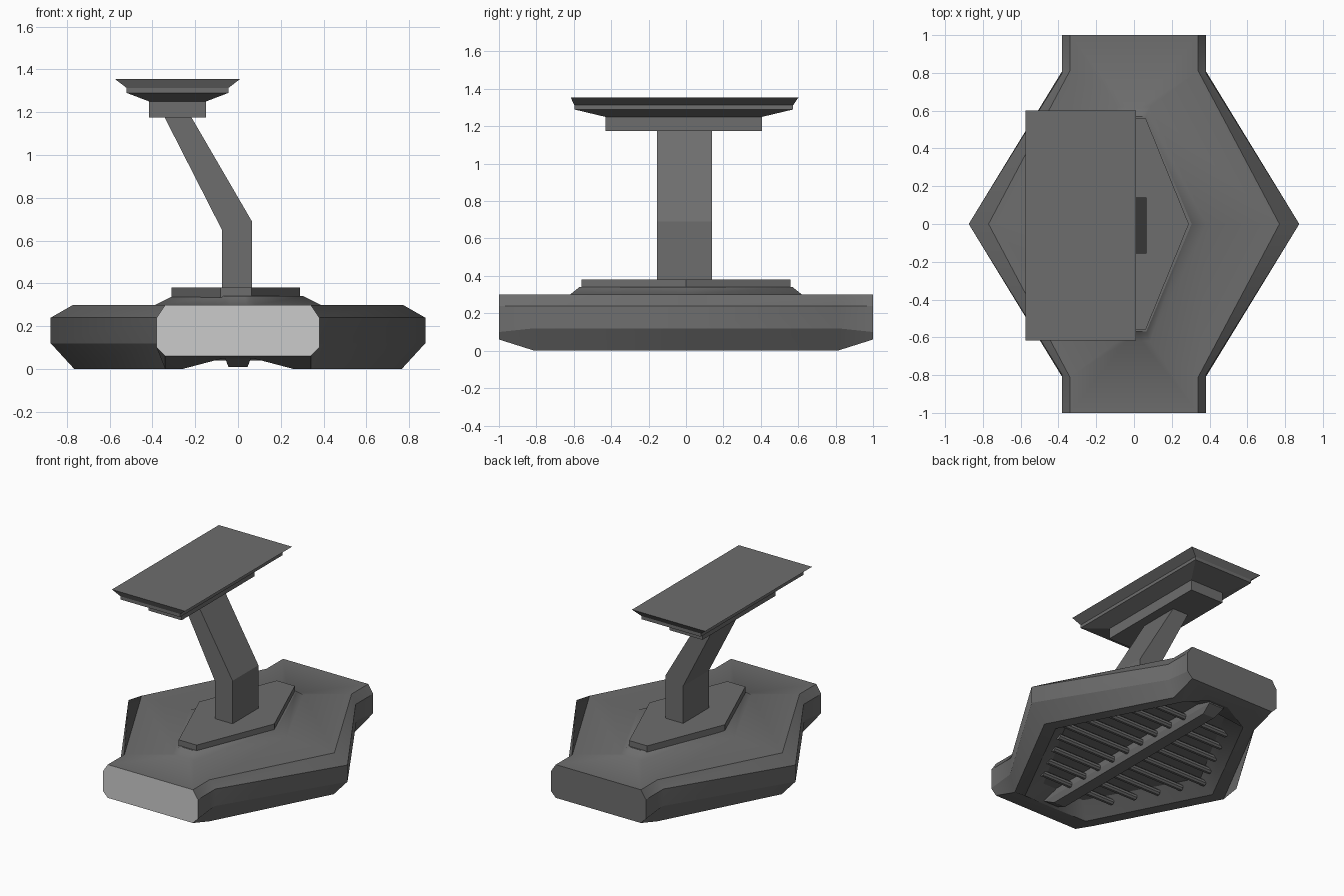
import bpy, bmesh, math

if "Cube" in bpy.data.objects:
    bpy.data.objects.remove(bpy.data.objects["Cube"])


def material(name, v):
    m = bpy.data.materials.new(name)
    m.diffuse_color = (v, v, v, 1)
    m.use_nodes = True
    m.node_tree.nodes["Principled BSDF"].inputs["Base Color"].default_value = m.diffuse_color
    return m


DARK = material("dark_grey", .155)
LIGHT = material("light_grey", .53)


def loft(name, rings, smooth=False, soft_rings=()):
    """Closed solid through a stack of point rings; smooth rounds along the rings only."""
    bm = bmesh.new()
    loops = [[bm.verts.new(p) for p in ring] for ring in rings]
    n = len(loops[0])
    for a, b in zip(loops, loops[1:]):
        for i in range(n):
            j = (i + 1) % n
            bm.faces.new((a[i], a[j], b[j], b[i]))
    bm.faces.new(loops[0])
    bm.faces.new(loops[-1])
    bmesh.ops.recalc_face_normals(bm, faces=bm.faces[:])
    if smooth:
        for f in bm.faces:
            f.smooth = True
        for e in bm.edges:
            e.smooth = e.calc_face_angle(0) < math.radians(75)
        for k, loop in enumerate(loops):
            for i in range(n):
                if k not in soft_rings:
                    bm.edges.get((loop[i], loop[(i + 1) % n])).smooth = False
    mesh = bpy.data.meshes.new(name)
    bm.to_mesh(mesh)
    bm.free()
    mesh.materials.append(DARK)
    ob = bpy.data.objects.new(name, mesh)
    bpy.context.collection.objects.link(ob)
    return ob


def hull_ring(end, corner, tip):
    """Mirror one quarter (end, corner, tip) to a full ten-point outline."""
    right = [end, corner, tip] + [(x, -y, z) for x, y, z in (corner, end)]
    return right + [(-x, y, z) for x, y, z in reversed(right)]


def hexagon(cx, tip, half_end, half_len, z):
    return [(cx + tip, 0, z), (cx + half_end, half_len, z), (cx - half_end, half_len, z),
            (cx - tip, 0, z), (cx - half_end, -half_len, z), (cx + half_end, -half_len, z)]


def rect(x0, x1, y0, y1, z):
    return [(x0, y0, z), (x1, y0, z), (x1, y1, z), (x0, y1, z)]


# base hull: soft mound on top, chamfered sides, underside rim and recess
base = loft("base", [
    hull_ring((.03, .57, .34), (.065, .57, .34), (.305, 0, .34)),
    hull_ring((.04, .62, .30), (.085, .62, .30), (.385, 0, .30)),
    hull_ring((.34, 1, .30), (.34, .81, .30), (.77, 0, .30)),
    hull_ring((.38, 1, .24), (.38, .80, .24), (.875, 0, .24)),
    hull_ring((.38, 1, .10), (.38, .81, .12), (.875, 0, .12)),
    hull_ring((.34, 1, .06), (.34, .81, 0), (.765, 0, 0)),
    hull_ring((.07, .87, .05), (.26, .80, 0), (.67, 0, 0)),
    hull_ring((.05, .72, .09), (.17, .72, .09), (.57, 0, .09)),
], smooth=True, soft_rings=(1,))

# lighter front end panel
base.data.materials.append(LIGHT)
for p in base.data.polygons:
    if p.center.y < -.99:
        p.material_index = 1

# underside spine
loft("spine", [rect(-.065, .065, -.86, .86, .10), rect(-.06, .06, -.84, .84, .05),
               rect(-.045, .045, -.76, .76, .01)])

# underside slats, both sides of the spine
for side in (-1, 1):
    for k in range(-4, 5):
        y = k * .145
        x1 = .60 - .52 * abs(y)
        r = .022
        sec = [(y + r * math.cos(math.radians(22.5 + 45 * i)),
                .06 + r * math.sin(math.radians(22.5 + 45 * i))) for i in range(8)]
        loft("slat", [[(side * x, a, b) for a, b in sec] for x in (.05, x1)])

# mounting plate
loft("mounting_plate", [hexagon(-.01, .30, .072, .56, .335), hexagon(-.01, .30, .072, .56, .38)])

# bent arm
profile = [(-.075, .34), (.065, .34), (.065, .69), (-.22, 1.18), (-.345, 1.18), (-.075, .65)]
loft("arm", [[(x, y, z) for x, z in profile] for y in (-.155, .14)])

# head block and flared tray
loft("head_block", [rect(-.415, -.15, -.43, .405, 1.175), rect(-.415, -.15, -.43, .405, 1.255)])
loft("head_tray", [
    rect(-.415, -.15, -.43, .405, 1.25),
    rect(-.52, -.045, -.597, .573, 1.29),
    rect(-.52, -.045, -.597, .573, 1.313),
    rect(-.575, .01, -.617, .602, 1.355),
])
